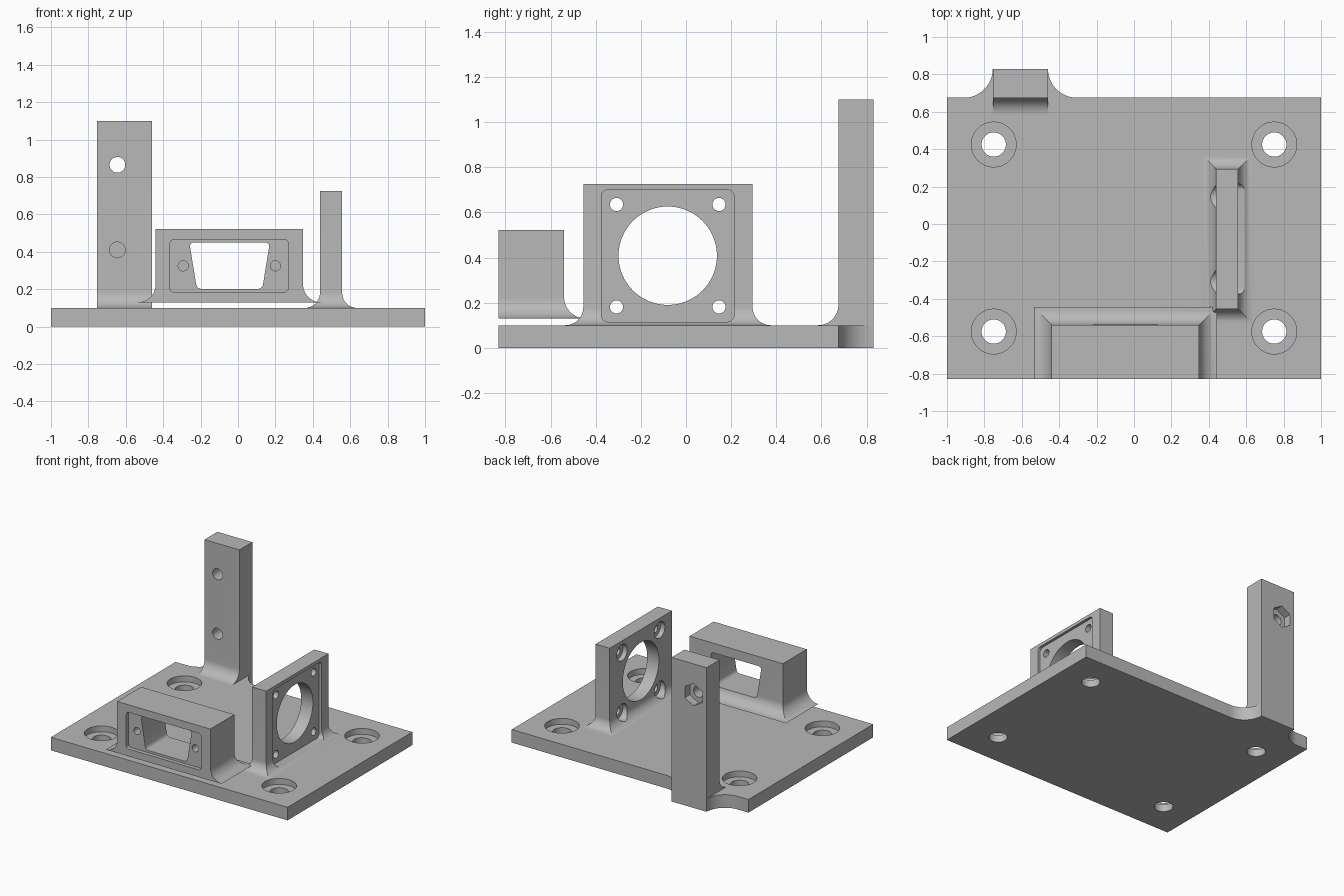
import bpy
import bmesh
import math

cube = bpy.data.objects.get("Cube")
if cube:
    bpy.data.objects.remove(cube, do_unlink=True)

grey = bpy.data.materials.new("plain grey")
grey.use_nodes = True
grey.diffuse_color = (0.48, 0.48, 0.48, 1)
grey.node_tree.nodes["Principled BSDF"].inputs["Base Color"].default_value = (0.48, 0.48, 0.48, 1)


def skin(name, rings):
    """Closed solid through rings of equal length."""
    bm = bmesh.new()
    loops = [[bm.verts.new(p) for p in ring] for ring in rings]
    n = len(loops[0])
    for low, high in zip(loops, loops[1:]):
        for i in range(n):
            j = (i + 1) % n
            bm.faces.new((low[i], low[j], high[j], high[i]))
    bm.faces.new(loops[0])
    bm.faces.new(loops[-1])
    bmesh.ops.recalc_face_normals(bm, faces=bm.faces)
    mesh = bpy.data.meshes.new(name)
    bm.to_mesh(mesh)
    bm.free()
    mesh.materials.append(grey)
    obj = bpy.data.objects.new(name, mesh)
    bpy.context.collection.objects.link(obj)
    return obj


def prism(name, outline, axis, start, end):
    """Extrude a flat outline along one axis."""
    place = {"x": lambda a, b, d: (d, a, b),
             "y": lambda a, b, d: (a, d, b),
             "z": lambda a, b, d: (a, b, d)}[axis]
    return skin(name, [[place(a, b, d) for a, b in outline] for d in (start, end)])


def arc(ca, cb, r, start, end, steps=12):
    angles = [math.radians(start + (end - start) * i / steps) for i in range(steps + 1)]
    return [(ca + r * math.cos(t), cb + r * math.sin(t)) for t in angles]


def circle(a, b, r, sides=40, turn=0):
    return arc(a, b, r, turn, turn + 360, sides)[:-1]


def rounded(a0, a1, b0, b1, r, taper=0):
    """Rounded rectangle; taper narrows its lower edge."""
    pts = []
    for a, b, t in ((a1 - r, b1 - r, 0), (a0 + r, b1 - r, 90),
                    (a0 + r, b0 + r, 180), (a1 - r, b0 + r, 270)):
        pts += arc(a, b, r, t, t + 90, 6)
    mid = (a0 + a1) / 2
    half = (a1 - a0) / 2
    return [(a - taper * (b1 - b) / (b1 - b0) * (a - mid) / half, b) for a, b in pts]


def flared_block(name, x0, x1, y0, y1, z0, z1, r, flare_front):
    """Block with a concave fillet spreading around its foot."""
    levels = [(z0 + r - r * math.cos(t), r - r * math.sin(t))
              for t in (math.pi / 2 * i / 12 for i in range(13))]
    levels.append((z1, 0))
    rings = []
    for z, d in levels:
        front = y0 - d if flare_front else y0
        rings.append([(x0 - d, front, z), (x1 + d, front, z),
                      (x1 + d, y1 + d, z), (x0 - d, y1 + d, z)])
    return skin(name, rings)


def cut(target, *shape):
    cutter = prism("cutter", *shape)
    mod = target.modifiers.new("cut", "BOOLEAN")
    mod.operation = "DIFFERENCE"
    mod.solver = "EXACT"
    mod.object = cutter
    deps = bpy.context.evaluated_depsgraph_get()
    mesh = bpy.data.meshes.new_from_object(target.evaluated_get(deps))
    target.modifiers.clear()
    target.data = mesh
    bpy.data.objects.remove(cutter, do_unlink=True)


# Base plate with curved shoulders either side of the post
back, rear, left, right, r = 0.675, 0.83, -0.755, -0.46, 0.155
outline = [(-1, -0.83), (1, -0.83), (1, back)]
outline += arc(right + r, rear, r, 270, 180)
outline += [(right, back), (left, back)]
outline += arc(left - r, rear, r, 360, 270)
outline += [(-1, back)]
base = prism("base_plate", outline, "z", 0, 0.1)
for x in (-0.75, 0.75):
    for y in (-0.575, 0.425):
        cut(base, circle(x, y, 0.065), "z", -0.1, 0.2)
        cut(base, circle(x, y, 0.12), "z", 0.055, 0.2)

# Tall post with a fillet on its front foot
r = 0.09
profile = [(rear, 0), (rear, 1.1), (back, 1.1)]
profile += arc(back - r, 0.1 + r, r, 0, -90)
profile += [(back, 0.1), (back, 0)]
post = prism("tall_post", profile, "x", left, right)
cut(post, circle(-0.645, 0.865, 0.042), "y", 0.5, 1)
cut(post, circle(-0.645, 0.865, 0.085, 6, 30), "y", 0.77, 1)
cut(post, circle(-0.645, 0.41, 0.042), "y", 0.5, 0.77)

# Upright panel with large round opening, shallow recess and four screw holes
panel = flared_block("round_opening_panel", 0.438, 0.557, -0.455, 0.295, 0.1, 0.725, 0.08, True)
cut(panel, rounded(-0.375, 0.213, 0.115, 0.70, 0.03), "x", 0.537, 0.8)
cut(panel, circle(-0.081, 0.408, 0.218, 64), "x", 0.2, 0.8)
for y in (-0.308, 0.146):
    for z in (0.181, 0.635):
        cut(panel, circle(y, z, 0.029), "x", 0.2, 0.8)
        cut(panel, circle(y, z, 0.062), "x", 0.2, 0.475)

# Socket housing with recessed front, tapered opening and two blind holes
housing = flared_block("socket_housing", -0.44, 0.348, -0.83, -0.54, 0.13, 0.523, 0.095, False)
cut(housing, rounded(-0.363, 0.268, 0.185, 0.465, 0.02), "y", -1, -0.80)
cut(housing, rounded(-0.26, 0.17, 0.202, 0.45, 0.025, 0.04), "y", -1, -0.3)
for x in (-0.293, 0.2):
    cut(housing, circle(x, 0.325, 0.027), "y", -1, -0.62)

# Smooth curved walls, keep edges sharp
for obj in bpy.context.view_layer.objects:
    obj.select_set(obj in (base, post, panel, housing))
bpy.context.view_layer.objects.active = base
bpy.ops.object.shade_smooth_by_angle(angle=math.radians(25))
